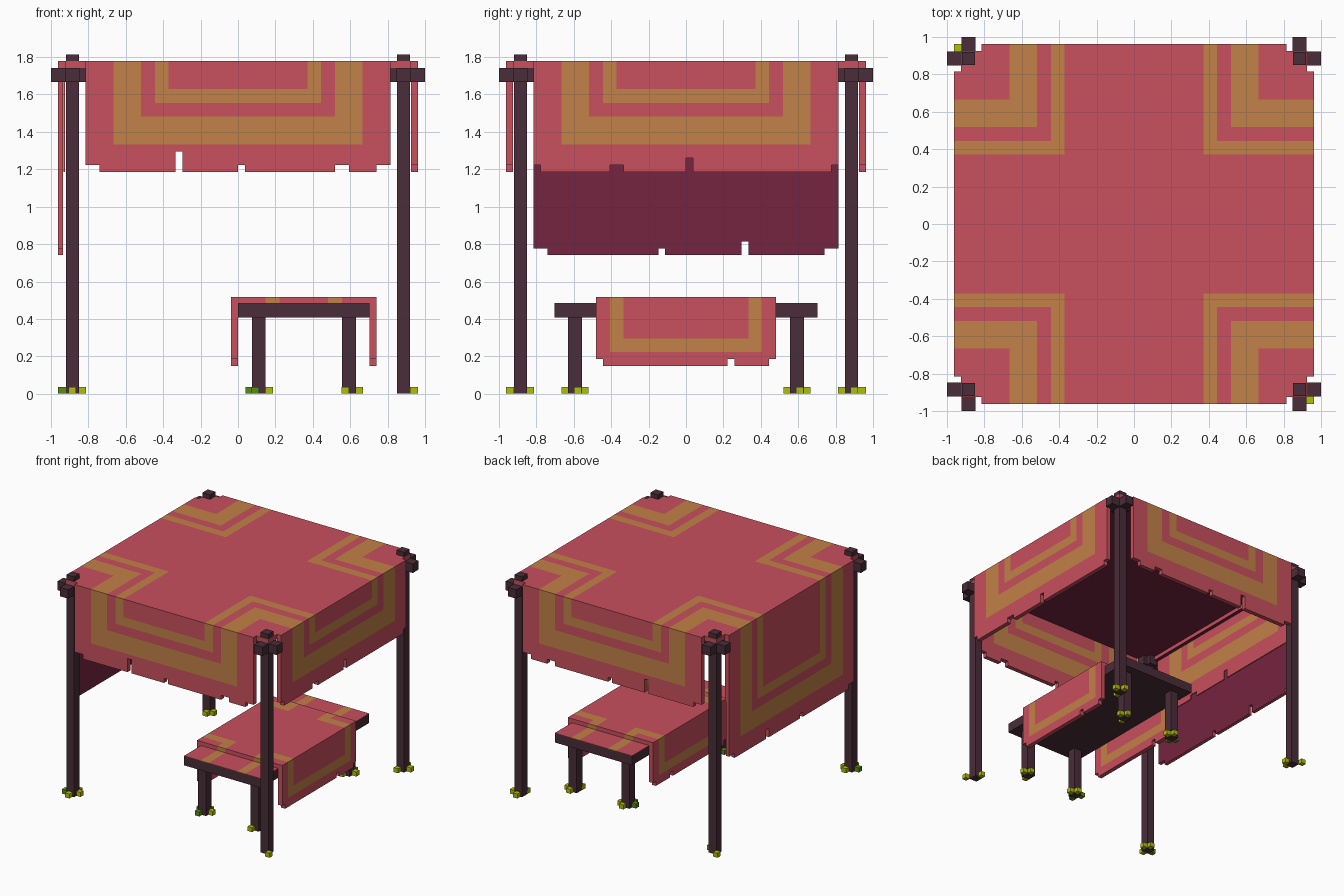
import bpy, bmesh

if "Cube" in bpy.data.objects:
    bpy.data.objects.remove(bpy.data.objects["Cube"])

H = 1 / 27  # grid unit: half a pattern step


def material(name, rgb):
    m = bpy.data.materials.new(name)
    m.diffuse_color = (*rgb, 1)
    m.use_nodes = True
    m.node_tree.nodes["Principled BSDF"].inputs["Base Color"].default_value = m.diffuse_color
    return m


RED = material("red_cloth", (0.578, 0.080, 0.110))
ORANGE = material("orange_trim", (0.540, 0.220, 0.065))
MAROON = material("maroon_lining", (0.181, 0.018, 0.051))
WOOD = material("dark_wood", (0.068, 0.026, 0.040))
LIME = material("lime_leaf", (0.440, 0.520, 0.003))
GREEN = material("green_leaf", (0.098, 0.270, 0.007))
CLOTH = [RED, ORANGE, MAROON]


def finish(name, bm, mats):
    bmesh.ops.remove_doubles(bm, verts=bm.verts, dist=1e-5)
    bmesh.ops.recalc_face_normals(bm, faces=bm.faces)
    me = bpy.data.meshes.new(name)
    bm.to_mesh(me)
    bm.free()
    for m in mats:
        me.materials.append(m)
    bpy.context.collection.objects.link(bpy.data.objects.new(name, me))


def box(name, lo, hi, mat):
    """Axis aligned box, corners in grid units."""
    bm = bmesh.new()
    bmesh.ops.create_cube(bm, size=1)
    for v in bm.verts:
        v.co = [(lo[k] + (v.co[k] + 0.5) * (hi[k] - lo[k])) * H for k in range(3)]
    finish(name, bm, [mat])


def slab(name, us, vs, place, paint, lining=None, keep=lambda i, j: True):
    """Thin cloth on a cell grid; place(u, v, w) has w = 0 inside, 1 outside."""
    bm = bmesh.new()
    cells = {(i, j) for i in range(*us) for j in range(*vs) if keep(i, j)}

    def quad(pts, idx):
        vs_ = [bm.verts.new([c * H for c in place(*p)]) for p in pts]
        bm.faces.new(vs_).material_index = idx

    for i, j in cells:
        col = paint(i + 0.5, j + 0.5)
        ring = [(i, j), (i + 1, j), (i + 1, j + 1), (i, j + 1)]
        quad([(*p, 1) for p in ring], col)
        quad([(*p, 0) for p in reversed(ring)], col if lining is None else lining)
        for k, n in enumerate([(i, j - 1), (i + 1, j), (i, j + 1), (i - 1, j)]):
            if n not in cells:
                a, b = ring[k], ring[(k + 1) % 4]
                quad([(*a, 0), (*b, 0), (*b, 1), (*a, 1)], col)
    finish(name, bm, CLOTH)


def bands(d):
    return int(4 < d < 8 or 10 < d < 12)


def fringe(notches):
    """Keep rule: notches are (start, end, height)."""
    return lambda i, j: not any(a <= i < b and j < h for a, b, h in notches)


def flap_paint(u, v):
    return bands(min(22 - abs(u), v))


# Canopy roof with notched corners
slab("canopy_roof", (-26, 26), (-26, 26), lambda u, v, w: (u, v, 47 + w),
     lambda u, v: bands(22 - min(abs(u), abs(v))), 2,
     lambda i, j: not (max(abs(i + .5), abs(j + .5)) > 25 and min(abs(i + .5), abs(j + .5)) > 22))

# Short hanging flaps on all four sides
ends = [(-22, -21, 1), (21, 22, 1)]
cut_x = fringe([(-22, -20, 1), (20, 22, 1), (-9, -8, 3), (0, 1, 1), (14, 16, 1)])
cut_y = fringe(ends + [(-11, -9, 1), (0, 1, 2)])
for name, s in (("front_flap", -1), ("back_flap", 1)):
    slab(name, (-22, 22), (0, 15), lambda u, v, w: (u, s * (25 + w), 32 + v),
         flap_paint, keep=cut_x)
slab("right_flap", (-22, 22), (0, 15), lambda u, v, w: (25 + w, u, 32 + v),
     flap_paint, keep=cut_y)
slab("left_inner_flap", (-22, 22), (0, 15), lambda u, v, w: (-25 - 0.2 * w, u, 32 + v),
     flap_paint, keep=cut_y)

# Long outer flap on the left, lined in maroon
slab("left_long_flap", (-22, 22), (0, 27), lambda u, v, w: (-25.25 - 0.75 * w, u, 20 + v),
     flap_paint, 2, fringe([(-22, -20, 1), (20, 22, 1), (-4, -3, 1), (8, 9, 2)]))

# Rolled seam under the roof along the left flap
box("left_seam", (-25, -22, 46.2), (-24.2, 22, 47), RED)
box("left_seam_lining", (-25, -22, 46.1), (-24.2, 22, 46.2), MAROON)

# Corner posts with crossed lashings at the top
P = 23.9
for sx in (-1, 1):
    for sy in (-1, 1):
        x, y = sx * P, sy * P
        box("corner_post", (x - .95, y - .95, 0), (x + .95, y + .95, 49), WOOD)
        box("post_cross_bar_x", (x - 3.1 if sx < 0 else x - 1.9, y - 1, 45),
            (x + 1.9 if sx < 0 else x + 3.1, y + 1, 47), WOOD)
        box("post_cross_bar_y", (x - 1, y - 3.1 if sy < 0 else y - 1.9, 45),
            (x + 1, y + 1.9 if sy < 0 else y + 3.1, 47), WOOD)


# Small tufts around each foot
def tuft(x, y, mat, top=1):
    box("foot_tuft", (x - .55, y - .55, 0), (x + .55, y + .55, top), mat)


for sx in (-1, 1):
    for sy in (-1, 1):
        x, y = sx * P, sy * P
        tuft(x - sx * .4, y - sy * 1.4, LIME)
        if sx * sy < 0:
            tuft(x + sx * 1.5, y + sy * 1.5, LIME)
        else:
            tuft(x + sx * 1.5, y + sx * .4, GREEN if sx < 0 else LIME)
            tuft(x, y + sy * 1.5, LIME)
        if sx < 0:
            tuft(x + 1.4, y - sy * .4, LIME)

# Bench seat and legs
box("bench_seat", (0, -19, 11), (19, 19, 13), WOOD)
for lx in (3, 16):
    for sy in (-1, 1):
        y = sy * 16
        box("bench_leg", (lx - 1, y - 1, 0), (lx + 1, y + 1, 11), WOOD)
        tuft(lx + 1.5, y + .4, LIME)
        tuft(lx - .5, y - 1.4, GREEN if lx < 9 else LIME)
        tuft(lx + .4, y + 1.4, LIME)
        if lx < 9:
            tuft(lx - 1.4, y - sy * .4, GREEN)


# Bench cloth: painted seat cover, raised runner and two drapes
def runner_paint(u, v):
    return int(0 <= min(abs(v) - 9, abs(u - 9.5) - 4) < 2)


slab("seat_cover", (0, 19), (-19, 19), lambda u, v, w: (u, v, 13 + 0.1 * w), runner_paint)
slab("bench_runner", (-1, 20), (-13, 13), lambda u, v, w: (u, v, 13.05 + 0.95 * w), runner_paint)
cut_bench = fringe([(-13, -12, 1), (12, 13, 1), (6, 7, 1)])
for name, x0, s in (("bench_right_drape", 19, 1), ("bench_left_drape", 0, -1)):
    slab(name, (-13, 13), (0, 9), lambda u, v, w: (x0 + s * w, u, 4 + v + (0.05 if v == 9 else 0)),
         lambda u, v: int(2 < min(13 - abs(u), v) < 4), keep=cut_bench)
